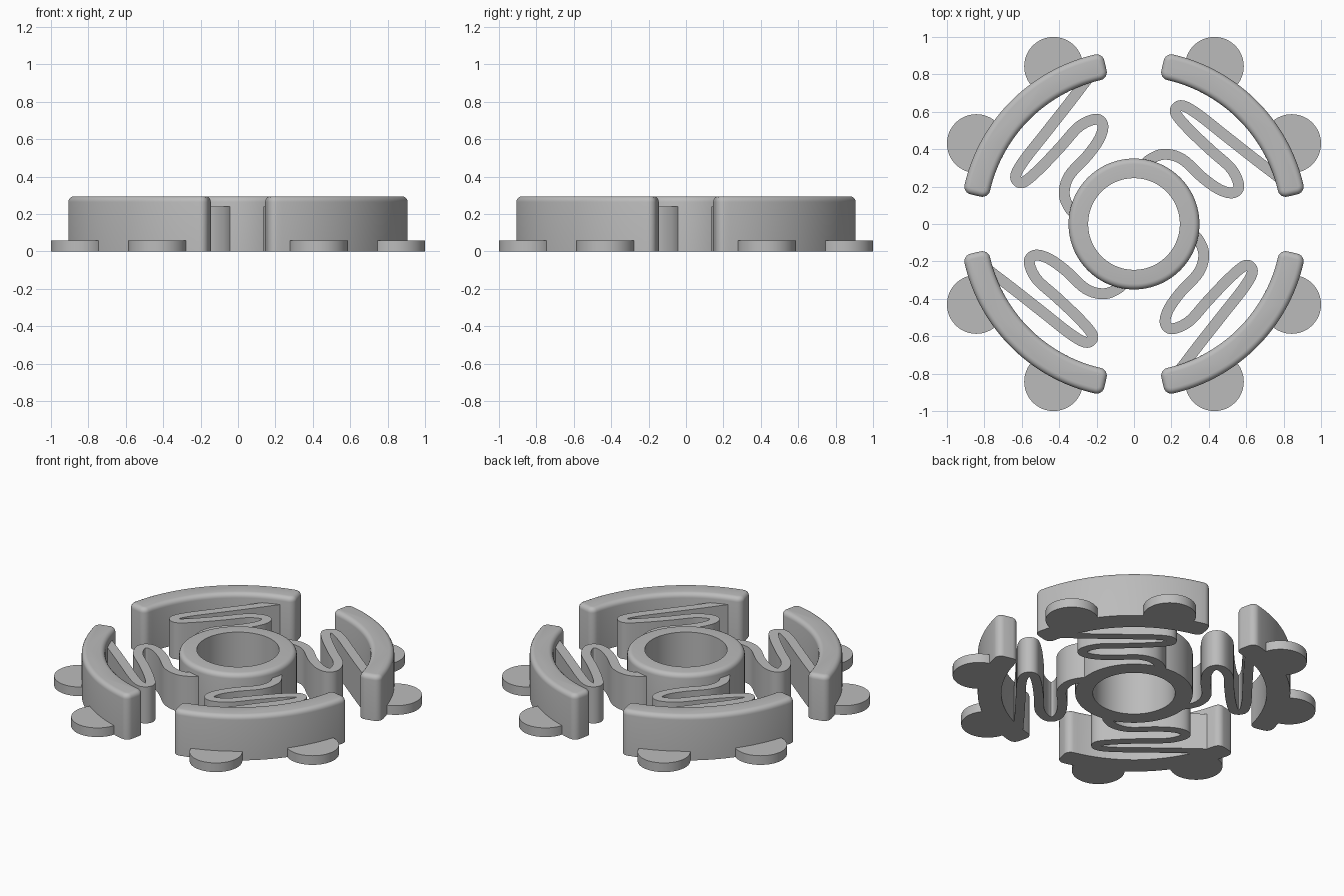
import bpy, bmesh, math
from mathutils import Matrix, Vector

cube = bpy.data.objects.get("Cube")
if cube:
    bpy.data.objects.remove(cube)

TOP = 0.295        # height of ring and rim pads
SPRING_TOP = 0.24
FOOT_TOP = 0.06

grey = bpy.data.materials.new("plain_grey")
grey.use_nodes = True
colour = (0.5, 0.5, 0.5, 1)
grey.diffuse_color = colour
grey.node_tree.nodes["Principled BSDF"].inputs["Base Color"].default_value = colour


def finish(bm, name, turn=0):
    """Turn a bmesh into a smooth-shaded object, rotated about z."""
    bmesh.ops.recalc_face_normals(bm, faces=bm.faces[:])
    mesh = bpy.data.meshes.new(name)
    bm.to_mesh(mesh)
    bm.free()
    mesh.transform(Matrix.Rotation(turn, 4, "Z"))
    mesh.materials.append(grey)
    obj = bpy.data.objects.new(name, mesh)
    bpy.context.collection.objects.link(obj)
    bpy.ops.object.select_all(action="DESELECT")
    obj.select_set(True)
    bpy.context.view_layer.objects.active = obj
    bpy.ops.object.shade_smooth_by_angle(angle=math.radians(35))
    return obj


def polar(r, a):
    return Vector((r * math.cos(a), r * math.sin(a)))


def strip_prism(left, right, height):
    """Extrude the band between two matching plan lines."""
    bm = bmesh.new()
    a = [bm.verts.new((p.x, p.y, 0)) for p in left]
    b = [bm.verts.new((p.x, p.y, 0)) for p in right]
    for i in range(len(a) - 1):
        bm.faces.new((a[i], b[i], b[i + 1], a[i + 1]))
    out = bmesh.ops.extrude_face_region(bm, geom=bm.faces[:])
    moved = [v for v in out["geom"] if isinstance(v, bmesh.types.BMVert)]
    bmesh.ops.translate(bm, vec=(0, 0, height), verts=moved)
    bmesh.ops.recalc_face_normals(bm, faces=bm.faces[:])
    return bm


def hub_ring():
    inner, outer, r = 0.245, 0.35, 0.03
    profile = [(inner, 0), (inner, TOP)]
    for i in range(6):
        p = polar(r, math.pi / 2 * (1 - i / 5))
        profile.append((outer - r + p.x, TOP - r + p.y))
    profile += [(outer, 0), (inner, 0)]
    bm = bmesh.new()
    vs = [bm.verts.new((x, 0, z)) for x, z in profile]
    es = [bm.edges.new(pair) for pair in zip(vs, vs[1:])]
    bmesh.ops.spin(bm, geom=vs + es, cent=(0, 0, 0), axis=(0, 0, 1),
                   angle=math.tau, steps=96)
    bmesh.ops.remove_doubles(bm, verts=bm.verts[:], dist=0.0001)
    finish(bm, "hub_ring")


def rim_pad(turn):
    inner, outer, corner, r, n = 0.79, 0.93, 0.042, 0.03, 36
    start, end = math.radians(10.2), math.radians(79.8)

    def outline(inset):
        """Annular sector with rounded corners, shrunk by the inset."""
        lo, hi, c = inner + inset, outer - inset, corner - inset
        pts = []
        for i in range(n + 1):
            t = i / n
            # corner easing: walk the end arcs, then the long curves
            mid = (inner + outer) / 2
            a0 = start + inset / mid
            a1 = end - inset / mid
            pts.append((lo, hi, a0 + c / mid + t * (a1 - a0 - 2 * c / mid)))
        line = [polar(p[1], p[2]) for p in pts]
        for radius, ang, sign, order in ((hi - c, pts[-1][2], 1, 1), (lo + c, pts[-1][2], 1, 2)):
            for k in range(7):
                line.append(polar(radius, ang) + polar(c, ang + (k / 6 + order - 1) * math.pi / 2))
        line += [polar(p[0], p[2]) for p in reversed(pts)]
        ang = pts[0][2]
        for radius, order in ((lo + c, 2), (hi - c, 3)):
            for k in range(7):
                line.append(polar(radius, ang) + polar(c, ang + (k / 6 + order) * math.pi / 2))
        return line

    # stacked outlines shrink near the top to round the rim
    levels = [(0, 0)]
    for i in range(6):
        a = math.pi / 2 * i / 5
        levels.append((r * (1 - math.cos(a)), TOP - r + r * math.sin(a)))
    bm = bmesh.new()
    rows = [[bm.verts.new((p.x, p.y, z)) for p in outline(inset)] for inset, z in levels]
    count = len(rows[0])
    for low, high in zip(rows, rows[1:]):
        for i in range(count):
            j = (i + 1) % count
            bm.faces.new((low[i], low[j], high[j], high[i]))
    bm.faces.new(rows[0])
    bm.faces.new(rows[-1])
    bmesh.ops.remove_doubles(bm, verts=bm.verts[:], dist=0.0001)
    finish(bm, "rim_pad", turn)


def spring(turn):
    """Serpentine leaf from the hub to the rim pad."""
    path = [(0.04, 0.30), (0.09, 0.348), (0.166, 0.373), (0.26, 0.345),
            (0.37, 0.245), (0.46, 0.183), (0.53, 0.167), (0.56, 0.205),
            (0.52, 0.295), (0.41, 0.395), (0.29, 0.51), (0.222, 0.595),
            (0.25, 0.633), (0.33, 0.595), (0.49, 0.47), (0.64, 0.352), (0.80, 0.23)]
    p = [Vector(q) for q in path]
    p = [2 * p[0] - p[1]] + p + [2 * p[-1] - p[-2]]
    line = []
    for a, b, c, d in zip(p, p[1:], p[2:], p[3:]):
        for k in range(8):
            t = k / 8
            line.append(0.5 * (2 * b + (c - a) * t + (2 * a - 5 * b + 4 * c - d) * t ** 2
                               + (3 * b - a - 3 * c + d) * t ** 3))
    line.append(p[-2])
    left, right = [], []
    for i, q in enumerate(line):
        d = (line[min(i + 1, len(line) - 1)] - line[max(i - 1, 0)]).normalized()
        side = Vector((-d.y, d.x)) * 0.029
        left.append(q + side)
        right.append(q - side)
    finish(strip_prism(left, right, SPRING_TOP), "spring", turn)


def foot(x, y, turn):
    bm = bmesh.new()
    bmesh.ops.create_cone(bm, cap_ends=True, segments=64, radius1=0.157, radius2=0.157,
                          depth=FOOT_TOP, matrix=Matrix.Translation((x, y, FOOT_TOP / 2)))
    finish(bm, "foot_disc", turn)


hub_ring()
for quarter in range(4):
    angle = quarter * math.pi / 2
    rim_pad(angle)
    spring(angle)
    foot(0.43, 0.843, angle)
    foot(0.843, 0.43, angle)
